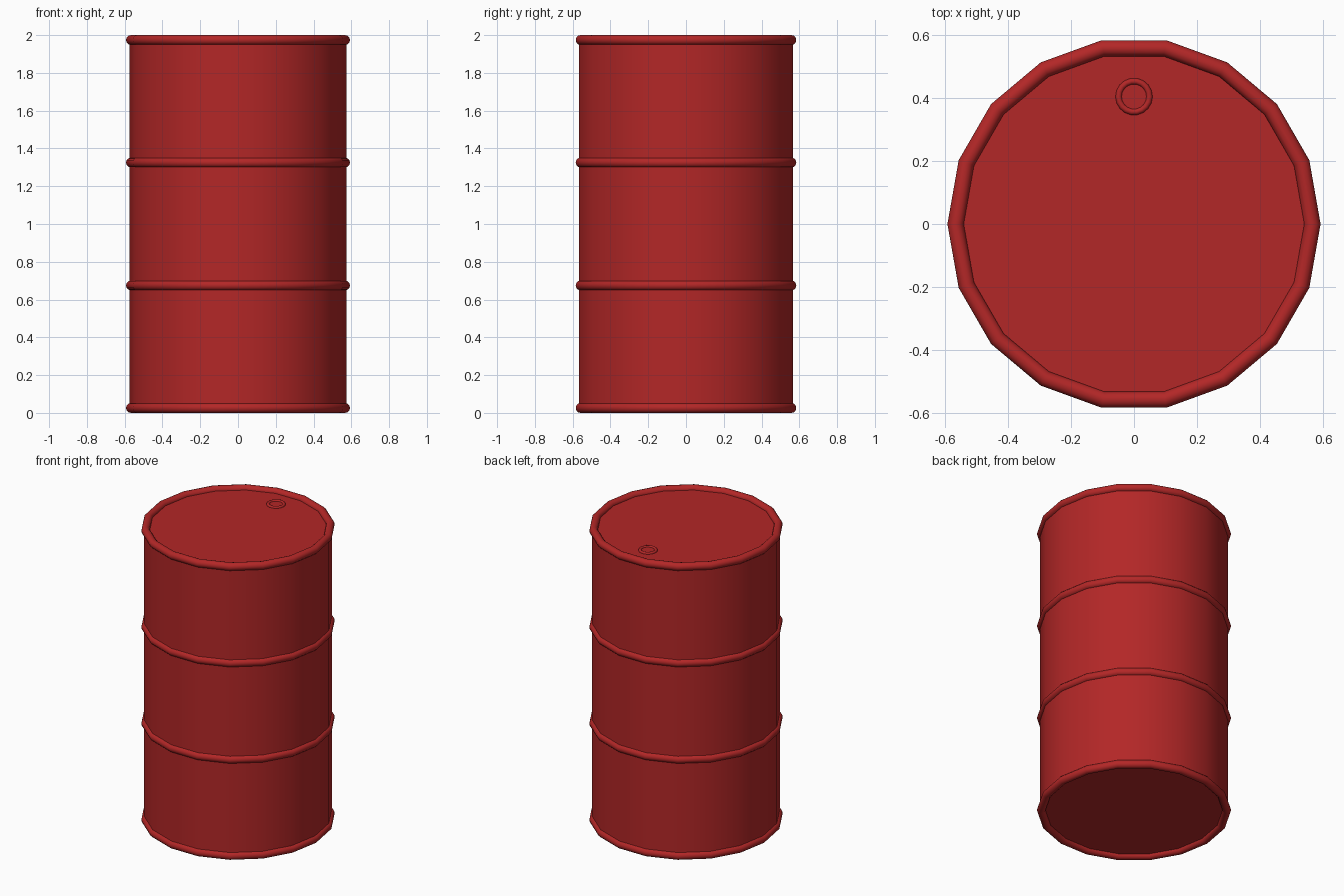
import bpy, math

if "Cube" in bpy.data.objects:
    bpy.data.objects.remove(bpy.data.objects["Cube"])

SIDES = 18
red = bpy.data.materials.new("red_paint")
red.diffuse_color = (0.45, 0.02, 0.02, 1)
red.use_nodes = True
red.node_tree.nodes["Principled BSDF"].inputs["Base Color"].default_value = red.diffuse_color


def finish(name):
    ob = bpy.context.object
    ob.name = name
    ob.data.materials.append(red)
    bpy.ops.object.shade_smooth_by_angle(angle=math.radians(40))
    return ob


def cylinder(name, radius, z0, z1, y=0.0):
    # rotated so that a corner lies on the x axis
    bpy.ops.mesh.primitive_cylinder_add(vertices=SIDES, radius=radius, depth=z1 - z0,
                                        location=(0, y, (z0 + z1) / 2),
                                        rotation=(0, 0, math.pi / 2))
    return finish(name)


def ring(name, major, minor, z, y=0.0):
    bpy.ops.mesh.primitive_torus_add(major_segments=SIDES, minor_segments=12,
                                     major_radius=major, minor_radius=minor,
                                     location=(0, y, z))
    return finish(name)


# Drum wall with recessed lid and base
cylinder("drum_body", 0.575, 0.025, 1.975)

# Rolled rims and the two stiffening hoops
for name, z in (("bottom_rim", 0.026), ("lower_hoop", 0.675),
                ("upper_hoop", 1.325), ("top_rim", 1.974)):
    ring(name, 0.567, 0.026, z)

# Filler opening on the lid
ring("bung_collar", 0.049, 0.01, 1.976, 0.405)
cylinder("bung_plug", 0.045, 1.970, 1.978, 0.405)
